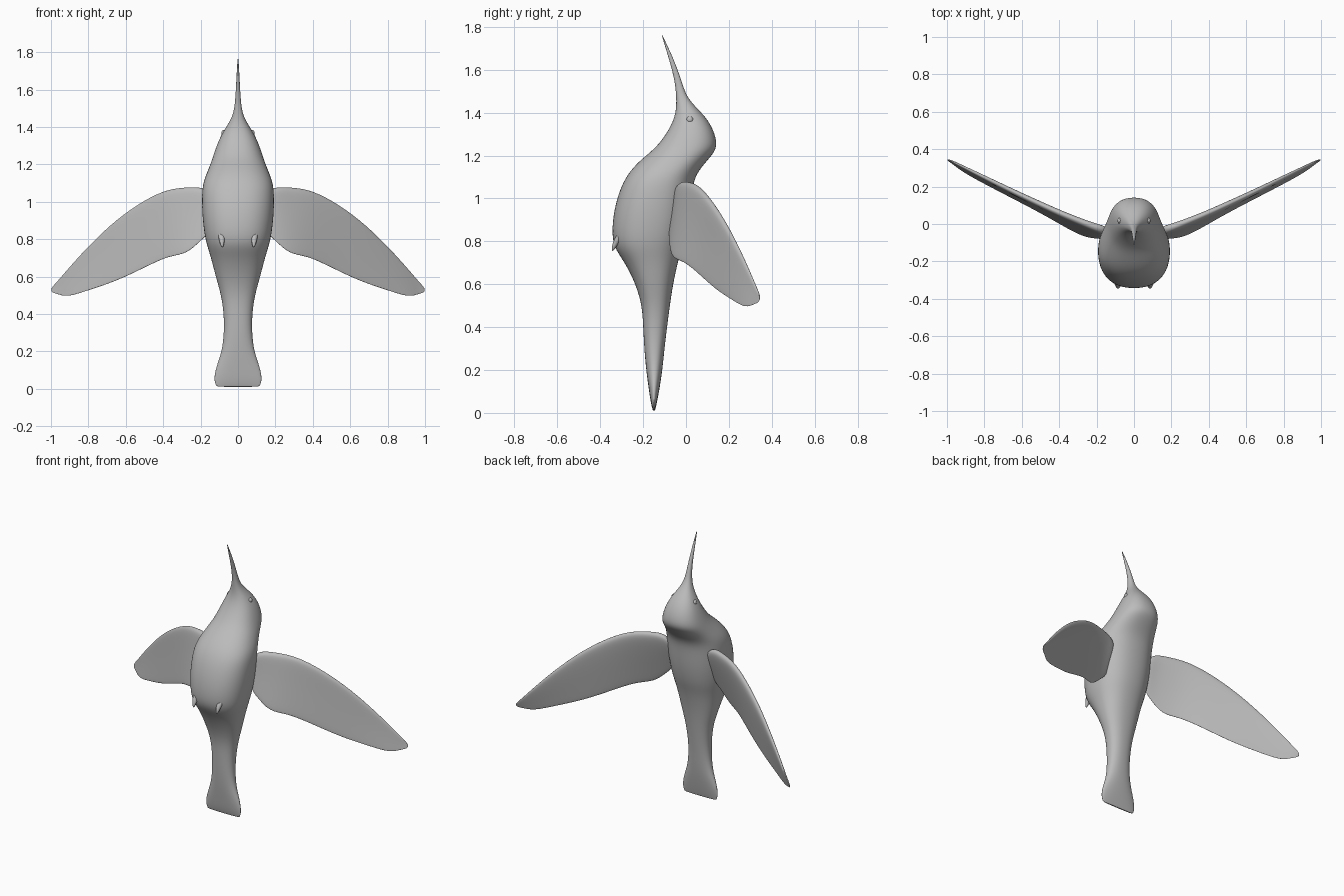
import bpy
import bmesh
import math
from mathutils import Vector

default = bpy.data.objects.get("Cube")
if default:
    bpy.data.objects.remove(default, do_unlink=True)

grey = bpy.data.materials.new("plain grey")
grey.use_nodes = True
grey.diffuse_color = (0.5, 0.5, 0.5, 1)
for node in grey.node_tree.nodes:
    if node.type == "BSDF_PRINCIPLED":
        node.inputs["Base Color"].default_value = grey.diffuse_color
        node.inputs["Roughness"].default_value = 0.7


def finish(name, bm, levels=0):
    """Turn a bmesh into a smooth shaded object."""
    bmesh.ops.recalc_face_normals(bm, faces=bm.faces[:])
    mesh = bpy.data.meshes.new(name)
    bm.to_mesh(mesh)
    bm.free()
    mesh.materials.append(grey)
    for face in mesh.polygons:
        face.use_smooth = True
    obj = bpy.data.objects.new(name, mesh)
    bpy.context.collection.objects.link(obj)
    if levels:
        sub = obj.modifiers.new("smooth", "SUBSURF")
        sub.levels = sub.render_levels = levels
    return obj


def loft(name, rings, levels=2):
    """Skin a row of closed rings and cap both ends."""
    bm = bmesh.new()
    rows = [[bm.verts.new(p) for p in ring] for ring in rings]
    count = len(rows[0])
    for low, high in zip(rows, rows[1:]):
        for i in range(count):
            j = (i + 1) % count
            bm.faces.new((low[i], low[j], high[j], high[i]))
    bm.faces.new(rows[0])
    bm.faces.new(rows[-1])
    return finish(name, bm, levels)


def rounded(value, power=0.87):
    return math.copysign(abs(value) ** power, value)


def body_ring(z, front, back, width, sides=24):
    middle, depth = (front + back) / 2, (back - front) / 2
    turns = [math.tau * i / sides for i in range(sides)]
    return [Vector((width * rounded(math.cos(a)), middle + depth * rounded(math.sin(a)), z))
            for a in turns]


# Tail, belly, head and bill: height, front, back, half width
body_profile = [
    (.01, -.153, -.145, .11), (.015, -.156, -.143, .118), (.05, -.165, -.135, .131),
    (.12, -.175, -.122, .117), (.2, -.186, -.11, .086), (.3, -.195, -.1, .075),
    (.4, -.2, -.088, .076), (.5, -.205, -.075, .09), (.6, -.235, -.06, .12),
    (.7, -.285, -.038, .145), (.76, -.33, -.02, .165), (.82, -.347, 0, .18),
    (.92, -.342, .02, .192), (1.02, -.318, .03, .195), (1.1, -.283, .04, .19),
    (1.16, -.235, .085, .165), (1.21, -.175, .13, .145), (1.25, -.13, .148, .132),
    (1.32, -.08, .13, .108), (1.38, -.053, .093, .077), (1.43, -.045, .042, .043),
    (1.48, -.046, .0, .022), (1.55, -.052, -.021, .014), (1.65, -.079, -.057, .009),
    (1.74, -.107, -.1, .004), (1.765, -.113, -.111, .002),
]
loft("body", [body_ring(*row) for row in body_profile])

# Wings: distance out, top, bottom, top depth, bottom depth, thickness
wing_profile = [
    (.13, 1.05, .85, -.04, -.08, .05), (.2, 1.083, .79, -.02, -.078, .05),
    (.275, 1.08, .715, .01, -.067, .046), (.37, 1.072, .708, .047, -.015, .042),
    (.49, 1.02, .65, .1, .055, .038), (.65, .91, .572, .175, .138, .032),
    (.8, .765, .525, .25, .215, .025), (.915, .635, .487, .308, .277, .016),
    (.965, .575, .507, .333, .318, .011), (1, .538, .515, .348, .34, .006),
]
# Outline of one wing section: share of the chord, share of the thickness
wing_outline = [(0, 0), (.03, .4), (.12, .6), (.4, .5), (.75, .25), (.97, .1),
                (1, 0), (.97, -.1), (.75, -.15), (.4, -.25), (.12, -.4), (.03, -.35)]


def wing_ring(side, out, top, bottom, y_top, y_bottom, thick):
    ring = []
    for t, n in wing_outline:
        x = out - n * thick * 0.42
        y = y_top + (y_bottom - y_top) * t + n * thick * 0.9
        ring.append(Vector((side * x, y, top + (bottom - top) * t)))
    return ring


def ball(name, centre, scale):
    bm = bmesh.new()
    bmesh.ops.create_uvsphere(bm, u_segments=16, v_segments=10, radius=1)
    for v in bm.verts:
        v.co = Vector(centre) + v.co * Vector(scale)
    finish(name, bm)


def foot(name, side):
    """A short claw hanging from the belly."""
    path = [(.09, -.29, .85, .022), (.087, -.318, .81, .02),
            (.085, -.336, .775, .012), (.084, -.342, .755, .004)]
    rings = []
    for x, y, z, r in path:
        turns = [math.tau * i / 8 for i in range(8)]
        rings.append([Vector((side * x + r * math.cos(a), y + r * math.sin(a), z))
                      for a in turns])
    loft(name, rings, 1)


for label, side in (("left", 1), ("right", -1)):
    loft(label + "_wing", [wing_ring(side, *row) for row in wing_profile])
    ball(label + "_eye", (side * .077, .018, 1.367), (.012, .016, .016))
    foot(label + "_foot", side)
